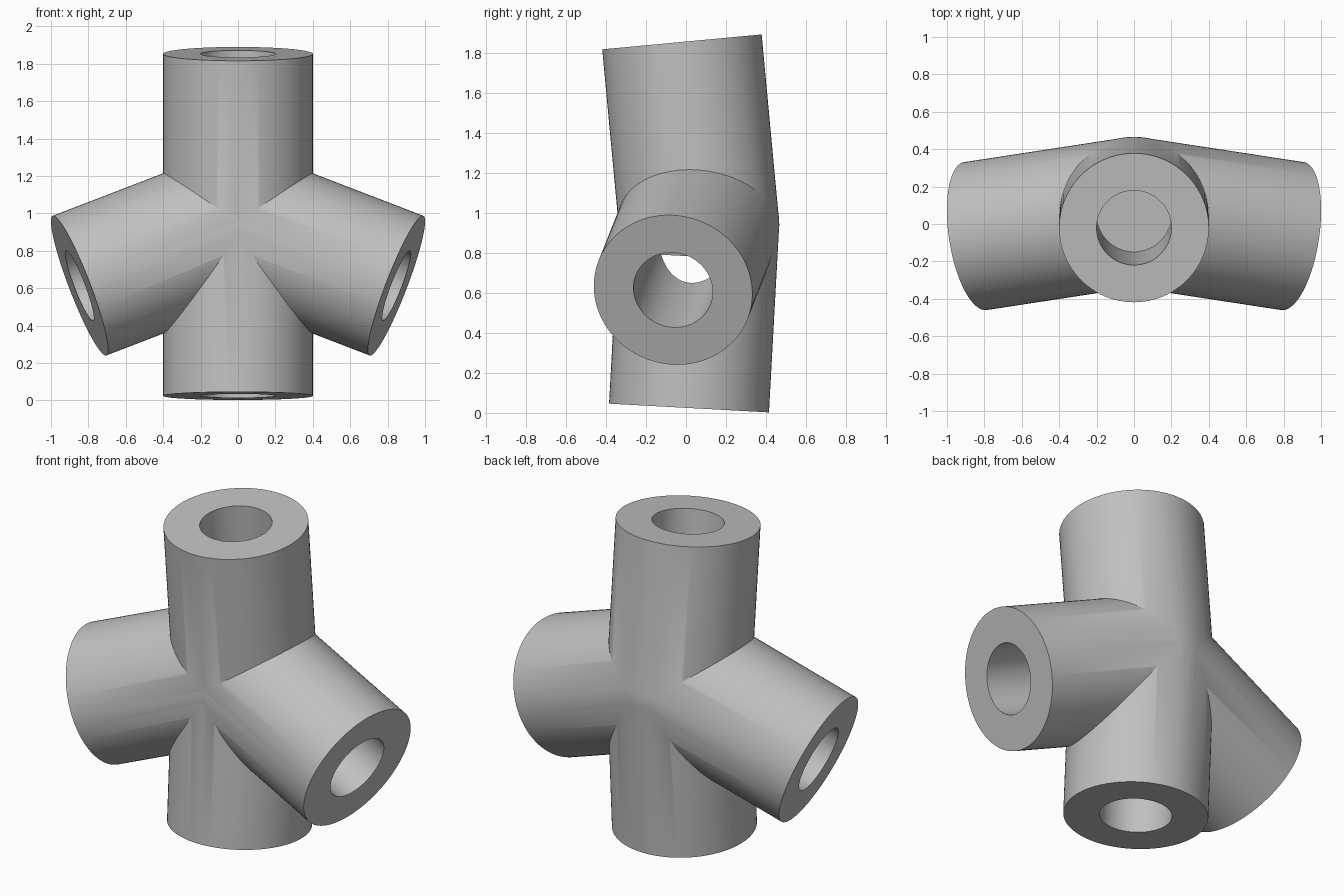
import bpy
from mathutils import Vector

cube = bpy.data.objects.get("Cube")
if cube:
    bpy.data.objects.remove(cube, do_unlink=True)

HUB = Vector((0, 0.065, 0.94))
LENGTH = 0.917       # hub centre to tube end
OUTER, BORE = 0.4, 0.2
BORE_STOP = 0.16     # bores end this far from the hub centre

directions = {
    "top": Vector((0, -0.085, 0.91)),
    "bottom": Vector((0, -0.05, -0.917)),
    "left": Vector((0.85, -0.13, -0.327)),
    "right": Vector((-0.85, -0.13, -0.327)),
}

grey = bpy.data.materials.new("light grey")
grey.use_nodes = True
grey.diffuse_color = (0.53, 0.53, 0.53, 1)
grey.node_tree.nodes["Principled BSDF"].inputs["Base Color"].default_value = grey.diffuse_color


def rod(name, direction, radius, start, end):
    """Cylinder along a direction from the hub, between two distances."""
    axis = direction.normalized()
    bpy.ops.mesh.primitive_cylinder_add(
        vertices=96, radius=radius, depth=end - start,
        location=HUB + axis * (start + end) / 2,
        rotation=axis.to_track_quat("Z", "Y").to_euler())
    obj = bpy.context.object
    obj.name = name
    return obj


def combine(target, tool, operation):
    """Apply a boolean and remove the tool."""
    mod = target.modifiers.new(operation.lower(), "BOOLEAN")
    mod.operation = operation
    mod.solver = "MANIFOLD"
    mod.object = tool
    bpy.ops.object.select_all(action="DESELECT")
    bpy.context.view_layer.objects.active = target
    target.select_set(True)
    bpy.ops.object.modifier_apply(modifier=mod.name)
    bpy.data.objects.remove(tool, do_unlink=True)


# Round hub that fills the bends between the tubes
bpy.ops.mesh.primitive_uv_sphere_add(segments=96, ring_count=48,
                                     radius=OUTER + 0.001, location=HUB)
connector = bpy.context.object
connector.name = "four_way_connector"

# Outer tubes
for name, direction in directions.items():
    combine(connector, rod(name + "_tube", direction, OUTER, 0, LENGTH), "UNION")

# Blind bores
for name, direction in directions.items():
    combine(connector, rod(name + "_bore", direction, BORE, BORE_STOP, LENGTH + 0.1), "DIFFERENCE")

connector.data.materials.clear()
connector.data.materials.append(grey)
for face in connector.data.polygons:
    face.material_index = 0
bpy.ops.object.shade_smooth_by_angle(angle=0.5)
